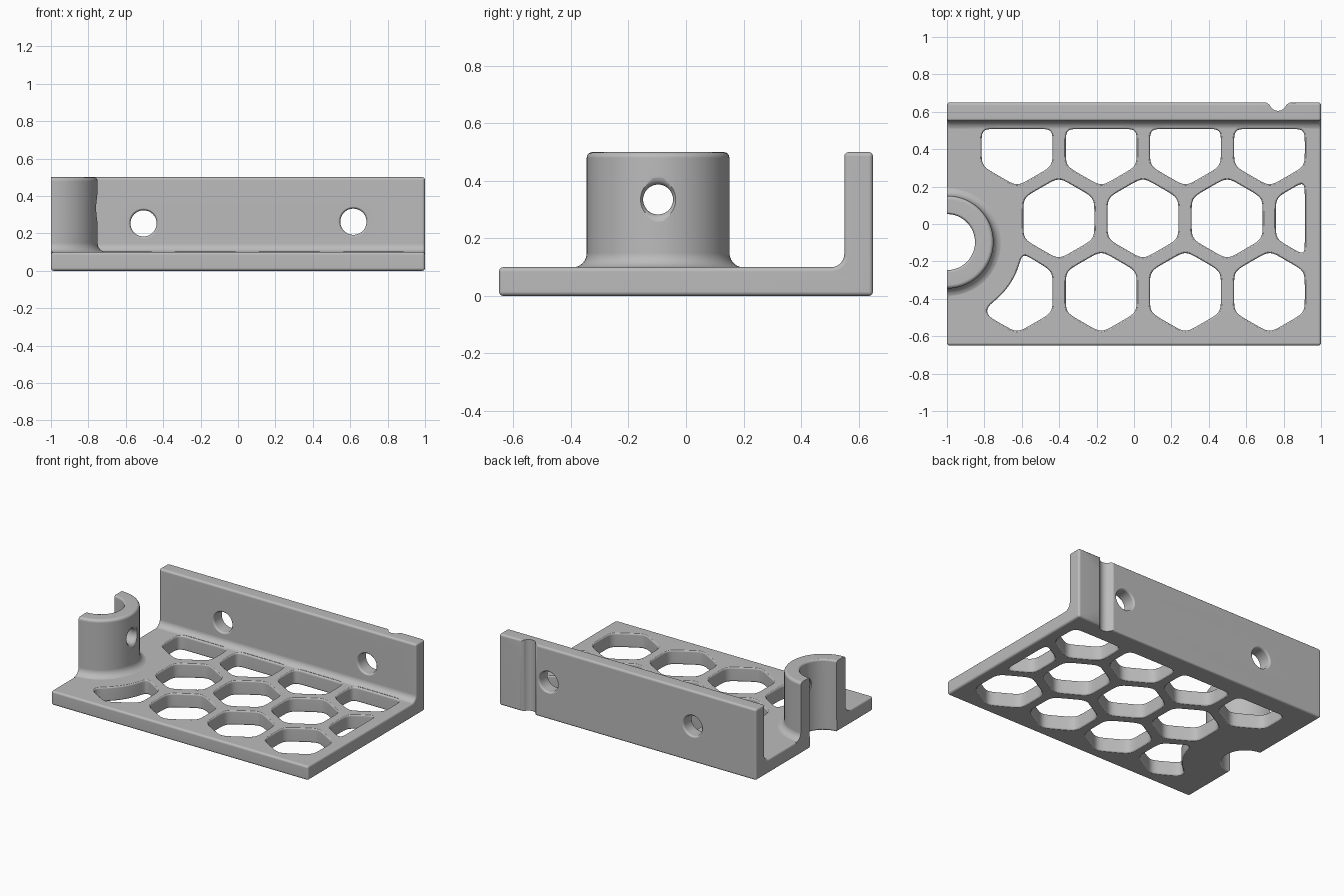
import bpy, bmesh
from math import sin, cos, pi, radians, hypot
from mathutils import Vector

if "Cube" in bpy.data.objects:
    bpy.data.objects.remove(bpy.data.objects["Cube"])

grey = bpy.data.materials.new("matte grey")
grey.use_nodes = True
colour = (0.5, 0.5, 0.5, 1)
grey.diffuse_color = colour
grey.node_tree.nodes["Principled BSDF"].inputs["Base Color"].default_value = colour


def arc(cx, cy, r, start, end, n):
    """Points along an arc, angles in degrees."""
    angles = [radians(start + (end - start) * i / n) for i in range(n + 1)]
    return [(cx + r * cos(a), cy + r * sin(a)) for a in angles]


def loft(name, rings, bevel=0):
    """Closed solid skinned through rings of equal length."""
    bm = bmesh.new()
    loops = [[bm.verts.new(p) for p in ring] for ring in rings]
    n = len(loops[0])
    for a, b in zip(loops, loops[1:]):
        for i in range(n):
            j = (i + 1) % n
            bm.faces.new((a[i], a[j], b[j], b[i]))
    bm.faces.new(loops[0])
    bm.faces.new(loops[-1])
    bmesh.ops.recalc_face_normals(bm, faces=bm.faces)
    if bevel:
        sharp = [e for e in bm.edges if e.calc_face_angle() > radians(30)]
        bmesh.ops.bevel(bm, geom=sharp, offset=bevel, segments=3, profile=0.5, affect='EDGES')
    mesh = bpy.data.meshes.new(name)
    bm.to_mesh(mesh)
    bm.free()
    mesh.materials.append(grey)
    obj = bpy.data.objects.new(name, mesh)
    bpy.context.collection.objects.link(obj)
    return obj


def offset(points, d):
    """Push a counter-clockwise outline outwards."""
    out = []
    for i, p in enumerate(points):
        t = Vector(points[(i + 1) % len(points)]) - Vector(points[i - 1])
        t.normalize()
        out.append((p[0] + t.y * d, p[1] - t.x * d))
    return out


def rounded(points, step=0.012, passes=12):
    """Resample an outline and soften its corners."""
    dense = []
    for i, p in enumerate(points):
        q = points[(i + 1) % len(points)]
        n = max(1, round(hypot(q[0] - p[0], q[1] - p[1]) / step))
        dense += [Vector(p).lerp(Vector(q), k / n) for k in range(n)]
    for _ in range(passes):
        dense = [(dense[i - 1] + 2 * p + dense[(i + 1) % len(dense)]) / 4
                 for i, p in enumerate(dense)]
    return [tuple(p) for p in dense]


def clip(points, axis, limit):
    """Keep the part of a convex outline below a limit on one axis."""
    out = []
    for i, q in enumerate(points):
        p = points[i - 1]
        if (p[axis] > limit) != (q[axis] > limit):
            out.append(tuple(Vector(p).lerp(Vector(q), (limit - p[axis]) / (q[axis] - p[axis]))))
        if q[axis] <= limit:
            out.append(q)
    return out


TO_WORLD = {
    "X": lambda u, v, w: (w, u, v),
    "Y": lambda u, v, w: (u, w, v),
    "Z": lambda u, v, w: (u, v, w),
}
cutters = []


def cutter(name, outline, axis, near, far, r_near, r_far):
    """Opening along an axis with rounded rims at both ends."""
    turn = [0, pi / 6, pi / 3, pi / 2]
    levels = [(near - 0.02, r_near)]
    levels += [(near + r_near * (1 - cos(t)), r_near * (1 - sin(t))) for t in turn]
    levels += [(far - r_far * (1 - cos(t)), r_far * (1 - sin(t))) for t in reversed(turn)]
    levels.append((far + 0.04, r_far))
    rings = [[TO_WORLD[axis](u, v, w) for u, v in offset(outline, d)] for w, d in levels]
    cutters.append(loft(name, rings))


def circle(cx, cy, r):
    return arc(cx, cy, r, 0, 360, 48)[:-1]


# Base plate and back wall: one L section with a filleted inner corner
section = [(-0.65, 0), (0.65, 0), (0.65, 0.5), (0.55, 0.5)]
section += arc(0.505, 0.145, 0.045, 0, -90, 6) + [(-0.65, 0.1)]
body = loft("bracket", [[(x, y, z) for y, z in section] for x in (-1, 1)], bevel=0.015)

# Half-round boss with flared foot and rounded top
BX, BY, BR = -0.999, -0.097, 0.248
profile = [(0.08, 0.05), (BR + 0.05, 0.05)]
profile += arc(BR + 0.05, 0.149, 0.05, 270, 180, 6)
profile += arc(BR - 0.02, 0.48, 0.02, 0, 90, 4) + [(0.08, 0.5)]
spins = [radians(-90 + 180 * i / 40) for i in range(41)]
boss = loft("boss", [[(BX + r * cos(a), BY + r * sin(a), z) for r, z in profile] for a in spins])

# Boss bore and cross hole
cutter("bore", circle(-1, BY, 0.15), "Z", -0.001, 0.501, 0.015, 0.015)
cutter("cross_hole", circle(BY, 0.335, 0.052), "X", -0.855, -0.752, 0.012, 0.025)

# Wall screw holes
for x, z in ((-0.505, 0.253), (0.617, 0.262)):
    cutter("screw_hole", circle(x, z, 0.07), "Y", 0.549, 0.651, 0.015, 0.015)

# Cable groove down the back of the wall
groove = [(0.70, 0.67), (0.70, 0.652), (0.715, 0.645)]
groove += arc(0.77, 0.652, 0.047, 200, 340, 12)
groove += [(0.825, 0.645), (0.84, 0.652), (0.84, 0.67)]
cutters.append(loft("groove", [[(x, y, z) for x, y in groove] for z in (-0.05, 0.55)]))

# Honeycomb openings, trimmed near the plate borders
PITCH, HEX = 0.45, 0.219
rows = ((-0.363, -0.175, 3), (0.03, -0.402, 4), (0.42, -0.625, 4))
for y, first, count in rows:
    for i in range(count):
        hexagon = arc(first + i * PITCH, y, HEX, 30, 390, 6)[:-1]
        shape = rounded(clip(clip(hexagon, 0, 0.913), 1, 0.508))
        cutter("cell", shape, "Z", -0.001, 0.101, 0.012, 0.012)

# Cell that curves around the boss foot
corners = arc(-0.625, -0.363, HEX, -90, 30, 2)
bite = arc(-1, BY, 0.405, -8, -59, 30)
cutter("curved_cell", rounded(corners + bite + [(-0.79, -0.488)]),
       "Z", -0.001, 0.101, 0.012, 0.012)


# Join the boss, cut every opening and bake the result
def boolean(tool, operation):
    mod = body.modifiers.new(tool.name, 'BOOLEAN')
    mod.operation, mod.solver, mod.object = operation, 'EXACT', tool
    tool.hide_render = True


boolean(boss, 'UNION')
for tool in cutters:
    boolean(tool, 'DIFFERENCE')
bpy.context.view_layer.update()
graph = bpy.context.evaluated_depsgraph_get()
baked = bpy.data.meshes.new_from_object(body.evaluated_get(graph))
body.modifiers.clear()
body.data = baked
for tool in [boss] + cutters:
    bpy.data.objects.remove(tool)
baked.materials.clear()
baked.materials.append(grey)
for face in baked.polygons:
    face.material_index = 0

# Smooth the rounded surfaces, keep flats flat
bpy.ops.object.select_all(action='DESELECT')
body.select_set(True)
bpy.context.view_layer.objects.active = body
bpy.ops.object.shade_smooth_by_angle(angle=radians(35))
weighted = body.modifiers.new("even_shading", 'WEIGHTED_NORMAL')
weighted.keep_sharp = True
